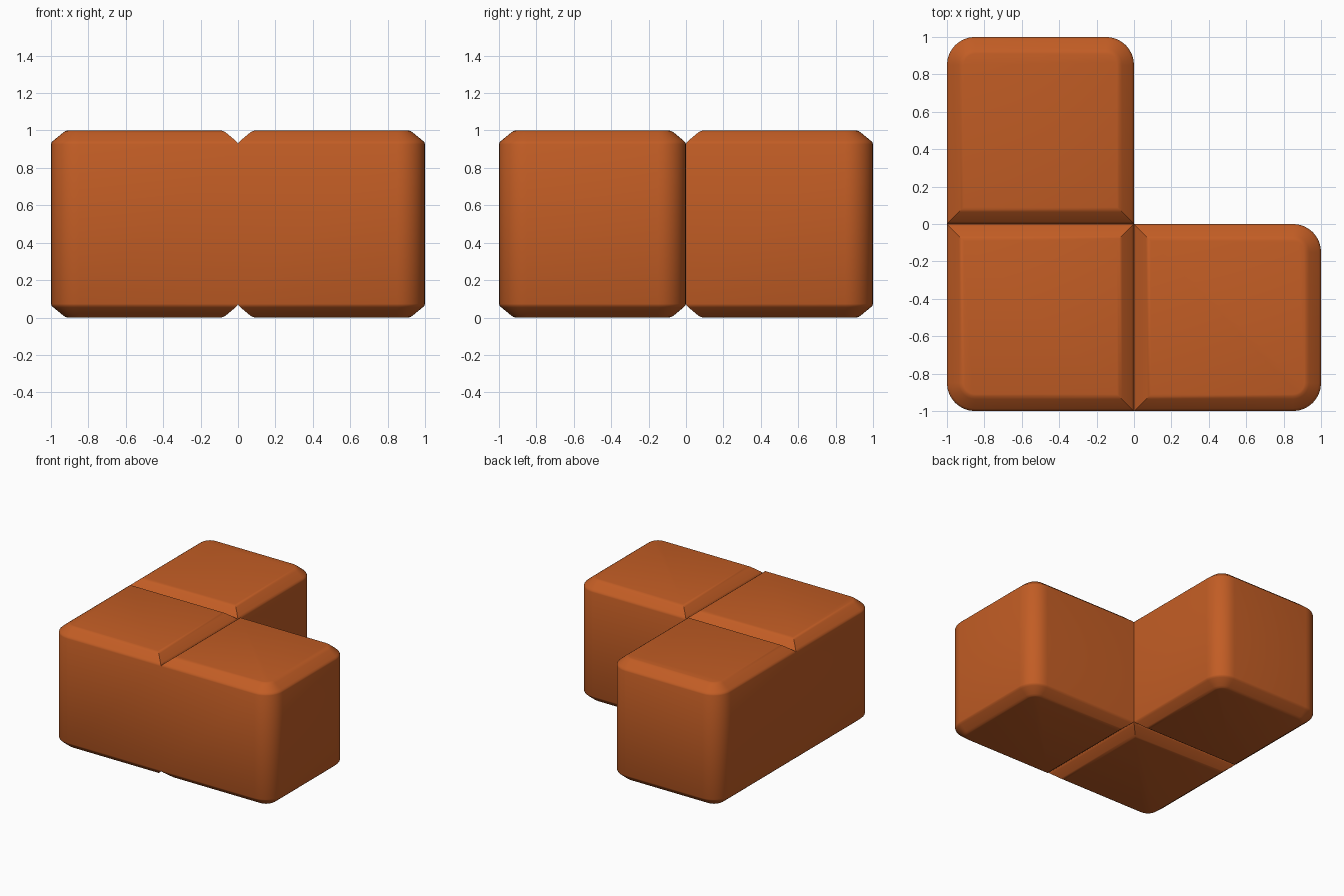
import bpy, bmesh, math

if "Cube" in bpy.data.objects:
    bpy.data.objects.remove(bpy.data.objects["Cube"])

R = 0.15          # radius of the outer vertical corners
SEG = 8           # segments per rounded corner
# bevel profile: (inset from the wall, height from the end face)
BEVEL = [(0.09, 0.0), (0.078, 0.003), (0.064, 0.012), (0.013, 0.054), (0.004, 0.063), (0.0, 0.073)]
RINGS = BEVEL + [(d, 1 - h) for d, h in reversed(BEVEL)]

clay = bpy.data.materials.new("burnt orange")
clay.diffuse_color = (0.54, 0.109, 0.018, 1)
clay.use_nodes = True
clay.node_tree.nodes["Principled BSDF"].inputs["Base Color"].default_value = clay.diffuse_color


def outline(x, y, rounded, inset):
    """Unit square from (x, y), counter-clockwise, with the listed corners rounded."""
    pts = []
    for i, (sx, sy) in enumerate([(-1, -1), (1, -1), (1, 1), (-1, 1)]):
        r = R if i in rounded else inset
        cx, cy = x + 0.5 + sx * (0.5 - r), y + 0.5 + sy * (0.5 - r)
        if i in rounded:
            for k in range(SEG + 1):
                a = math.pi + (i + k / SEG) * math.pi / 2
                pts.append((cx + (r - inset) * math.cos(a), cy + (r - inset) * math.sin(a)))
        else:
            pts.append((cx, cy))
    return pts


def add_cell(bm, x, y, rounded):
    """One bevelled cube made of stacked outlines."""
    loops = [[bm.verts.new((px, py, z)) for px, py in outline(x, y, rounded, d)] for d, z in RINGS]
    n = len(loops[0])
    for a, b in zip(loops, loops[1:]):
        for i in range(n):
            j = (i + 1) % n
            bm.faces.new((a[i], a[j], b[j], b[i]))
    bm.faces.new(loops[0][::-1])
    bm.faces.new(loops[-1])


# L-shaped block of three cells
bm = bmesh.new()
add_cell(bm, -1, -1, {0})
add_cell(bm, 0, -1, {1, 2})
add_cell(bm, -1, 0, {2, 3})

# drop the hidden walls between cells, then weld the seams
hidden = []
for f in bm.faces:
    c = f.calc_center_median()
    if (abs(c.x) < 1e-4 and c.y < -0.01) or (abs(c.y) < 1e-4 and c.x < -0.01):
        hidden.append(f)
bmesh.ops.delete(bm, geom=hidden, context='FACES')
bmesh.ops.remove_doubles(bm, verts=bm.verts[:], dist=1e-4)

mesh = bpy.data.meshes.new("corner_block")
bm.to_mesh(mesh)
bm.free()
mesh.materials.append(clay)
block = bpy.data.objects.new("corner_block", mesh)
bpy.context.collection.objects.link(block)
bpy.context.view_layer.objects.active = block
block.select_set(True)
bpy.ops.object.shade_smooth_by_angle(angle=math.radians(38))
